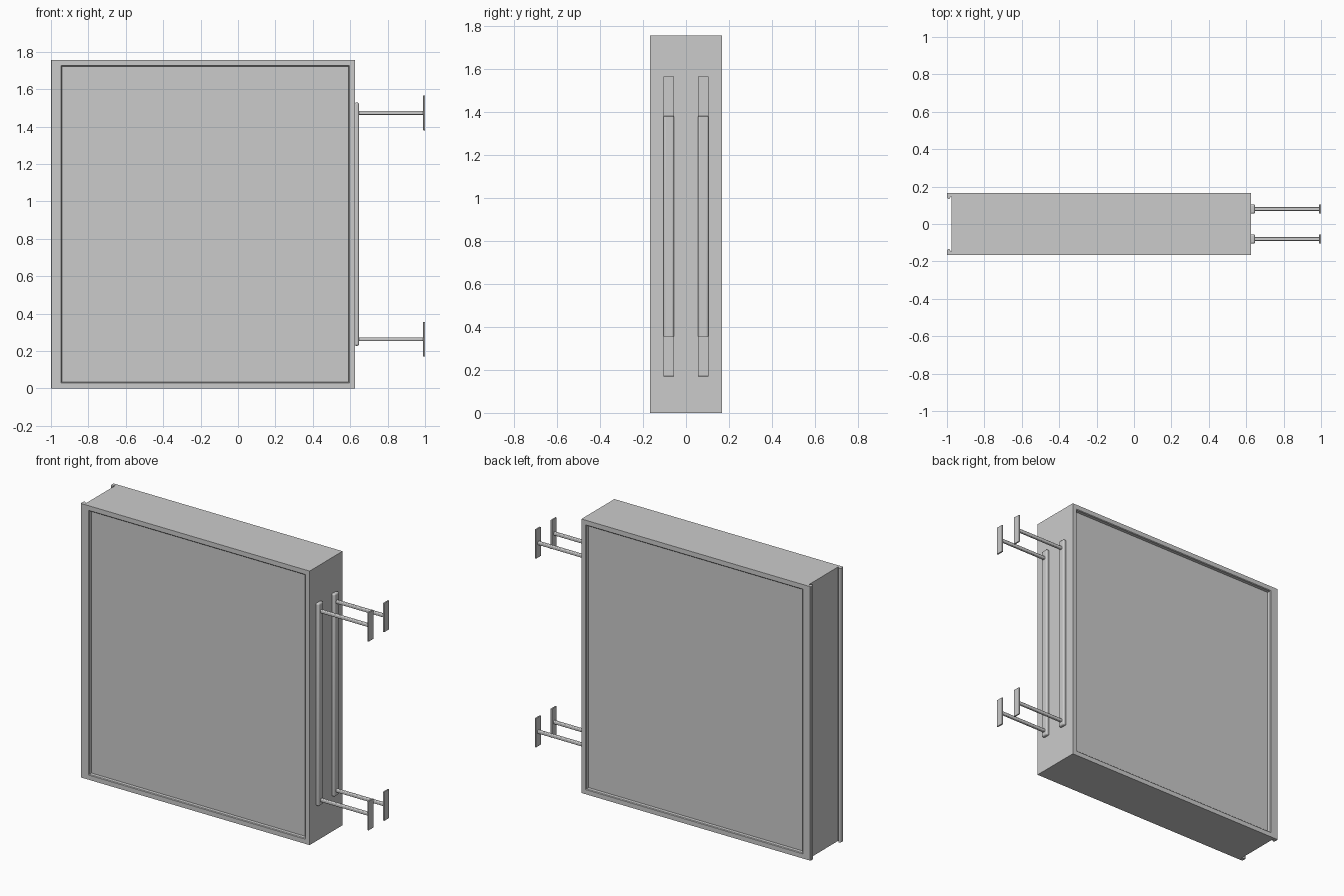
import bpy, bmesh, math
from mathutils import Vector

if "Cube" in bpy.data.objects:
    bpy.data.objects.remove(bpy.data.objects["Cube"])

HEIGHT, HALF_Y = 1.757, 0.167


def finish(name, bm):
    mesh = bpy.data.meshes.new(name)
    bmesh.ops.recalc_face_normals(bm, faces=bm.faces)
    bm.to_mesh(mesh)
    bm.free()
    ob = bpy.data.objects.new(name, mesh)
    bpy.context.collection.objects.link(ob)
    return ob


def box_mesh(lo, hi):
    bm = bmesh.new()
    bmesh.ops.create_cube(bm, size=1)
    lo, hi = Vector(lo), Vector(hi)
    for v in bm.verts:
        v.co = (lo + hi) / 2 + v.co * (hi - lo)
    return bm


def box(name, lo, hi, bevel=0.0, segments=3):
    ob = finish(name, box_mesh(lo, hi))
    if bevel:
        mod = ob.modifiers.new("Rounded edges", "BEVEL")
        mod.width, mod.segments = bevel, segments
        bpy.context.view_layer.objects.active = ob
        ob.select_set(True)
        bpy.ops.object.shade_smooth_by_angle(angle=math.radians(35))
        ob.select_set(False)
    return ob


# Cabinet with a recessed display panel on the front and the back
bm = box_mesh((-0.975, -HALF_Y, 0), (0.625, HALF_Y, HEIGHT))
bm.normal_update()
for face in [f for f in bm.faces if abs(f.normal.y) > 0.9]:
    bmesh.ops.inset_region(bm, faces=[face], thickness=0.042, depth=0)
    bmesh.ops.inset_region(bm, faces=[face], thickness=0.006, depth=-0.004)
    bmesh.ops.inset_region(bm, faces=[face], thickness=0.001, depth=-0.02)
finish("sign_cabinet", bm)

# Rounded lips running up both edges of the left end
for side, label in ((-1, "front"), (1, "back")):
    profile = [(-0.975, HALF_Y), (-0.996, HALF_Y), (-1.0, HALF_Y - 0.004)]
    for i in range(7):
        a = math.pi + math.pi * i / 6
        profile.append((-0.991 + 0.009 * math.cos(a), 0.143 + 0.009 * math.sin(a)))
    profile += [(-0.982, 0.148), (-0.975, 0.148)]
    bm = bmesh.new()
    face = bm.faces.new([bm.verts.new((x, side * y, 0)) for x, y in profile])
    ext = bmesh.ops.extrude_face_region(bm, geom=[face])
    bmesh.ops.translate(bm, vec=(0, 0, HEIGHT),
                        verts=[g for g in ext["geom"] if isinstance(g, bmesh.types.BMVert)])
    finish("end_lip_" + label, bm)

# Wall brackets: rails on the right end, arms and wall plates
for y, side in ((-0.08, "front"), (0.08, "back")):
    box("rail_" + side, (0.622, y - 0.025, 0.228), (0.647, y + 0.025, 1.528), 0.009)
    for z, level in ((0.263, "lower"), (1.473, "upper")):
        tag = f"{side}_{level}"
        box("arm_" + tag, (0.64, y - 0.01, z - 0.01), (0.994, y + 0.01, z + 0.01), 0.005)
        box("wall_plate_" + tag, (0.99, y - 0.025, z - 0.093), (1.0, y + 0.025, z + 0.093), 0.002, 2)
